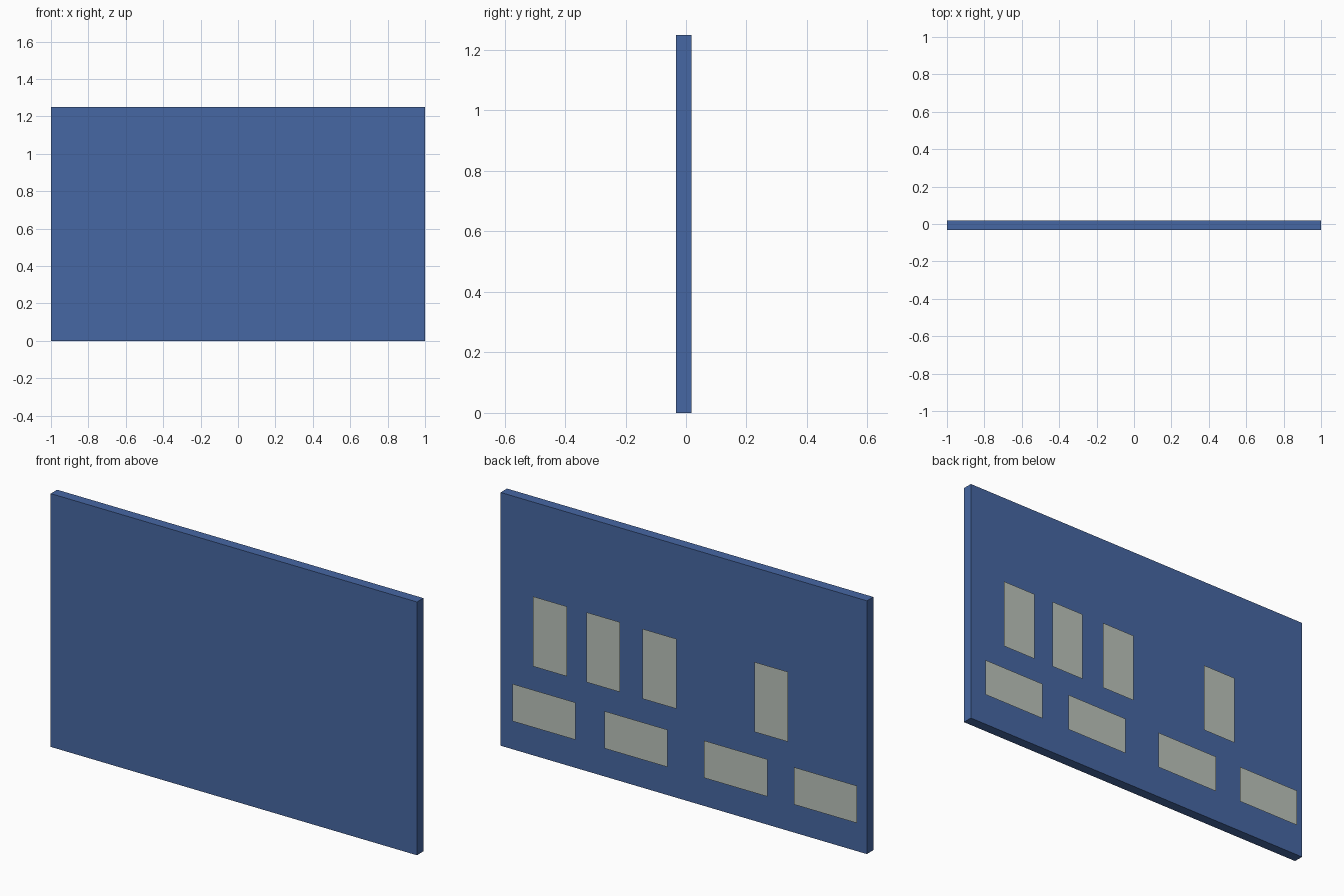
import bpy
import bmesh

if "Cube" in bpy.data.objects:
    bpy.data.objects.remove(bpy.data.objects["Cube"])


def material(name, rgb):
    m = bpy.data.materials.new(name)
    m.diffuse_color = (*rgb, 1.0)
    m.use_nodes = True
    m.node_tree.nodes["Principled BSDF"].inputs["Base Color"].default_value = m.diffuse_color
    return m


def finish(name, bm, mat):
    me = bpy.data.meshes.new(name)
    bm.to_mesh(me)
    bm.free()
    me.materials.append(mat)
    ob = bpy.data.objects.new(name, me)
    bpy.context.collection.objects.link(ob)
    return ob


blue = material("panel blue", (0.061, 0.136, 0.366))
grey = material("pale grey", (0.503, 0.552, 0.497))

# Upright board, its back face slightly in front of the floating patches
Y_FRONT, Y_BACK, Y_PATCH = -0.0325, 0.0175, 0.0325
bm = bmesh.new()
bmesh.ops.create_cube(bm, size=1.0)
for v in bm.verts:
    v.co.x *= 2.0
    v.co.y = Y_FRONT if v.co.y < 0 else Y_BACK
    v.co.z = (v.co.z + 0.5) * 1.25
finish("board", bm, blue)


def patch(name, cx, cz, w, h):
    """Thin flat rectangle facing the back."""
    bm = bmesh.new()
    corners = [(1, -1), (-1, -1), (-1, 1), (1, 1)]
    bm.faces.new([bm.verts.new((cx + sx * w / 2, Y_PATCH, cz + sz * h / 2))
                  for sx, sz in corners])
    finish(name, bm, grey)


LONG, SHORT = 0.345, 0.184

# Upper row of upright patches
for i, x in enumerate((0.72, 0.429, 0.122, -0.488)):
    patch(f"upright_patch_{i + 1}", x, 0.62, SHORT, LONG)

# Lower row of lying patches
for i, x in enumerate((0.753, 0.25, -0.294, -0.784)):
    patch(f"lying_patch_{i + 1}", x, 0.239, LONG, SHORT)
